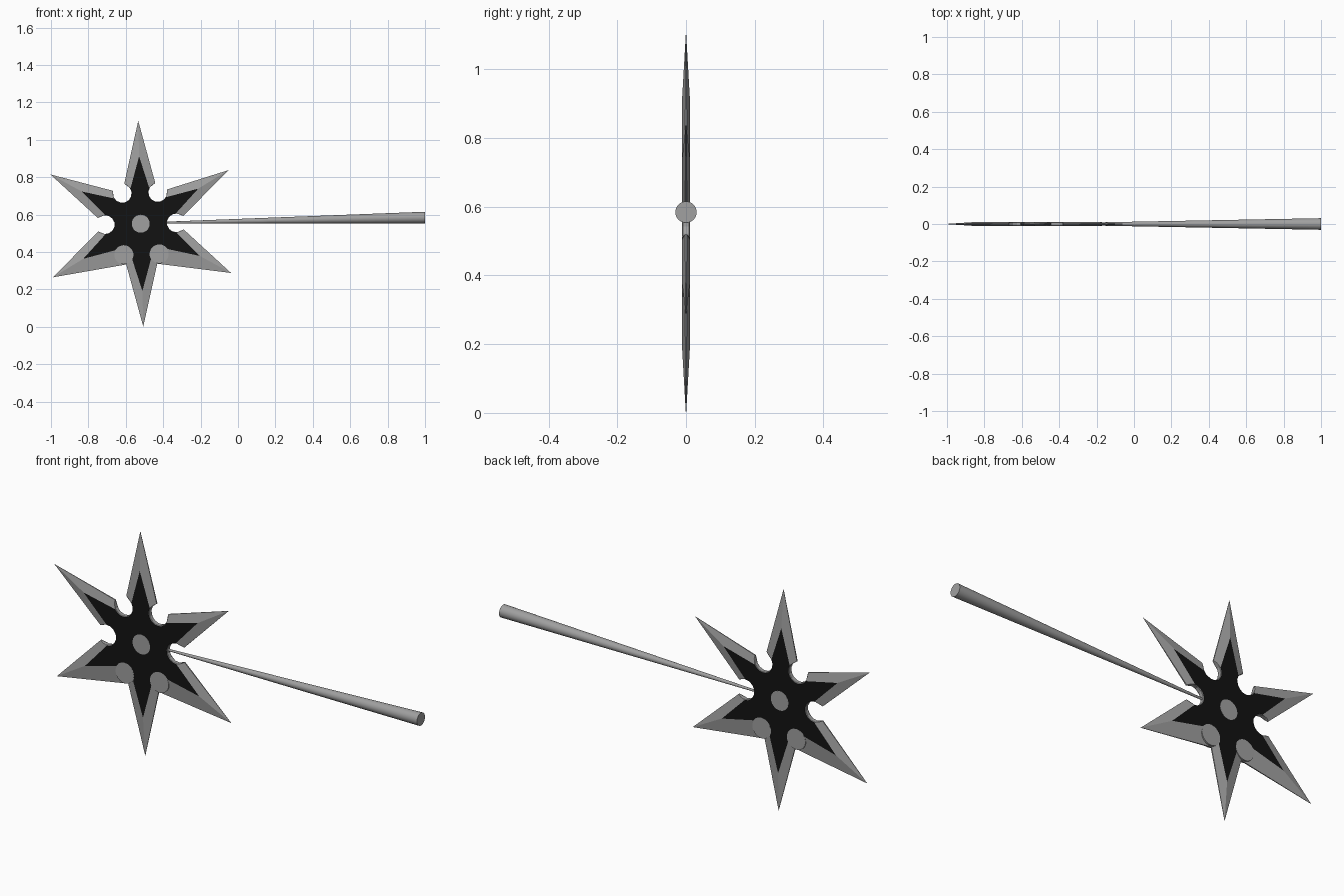
import bpy, bmesh
from math import radians, cos, sin
from mathutils import Vector

if "Cube" in bpy.data.objects:
    bpy.data.objects.remove(bpy.data.objects["Cube"])

CX, CZ = -0.52, 0.551      # centre of the star
HALF = 0.0115              # half thickness of the star
A0 = 31.4                  # angle of the first blade
ARC = 10                   # points per notch

black = bpy.data.materials.new("black_paint")
black.diffuse_color = (0.006, 0.006, 0.006, 1)
black.use_nodes = True
black.node_tree.nodes["Principled BSDF"].inputs["Base Color"].default_value = black.diffuse_color
steel = bpy.data.materials.new("steel")
steel.diffuse_color = (0.35, 0.35, 0.35, 1)
steel.use_nodes = True
steel.node_tree.nodes["Principled BSDF"].inputs["Base Color"].default_value = steel.diffuse_color


def polar(r, deg):
    return Vector((r * cos(radians(deg)), r * sin(radians(deg))))


def blade_point(deg, along, side):
    return polar(along, deg) + polar(side, deg + 90)


# Outer sharp loop and inner flat loop: (point, half thickness)
outer, inner = [], []
filled_gaps = []
for k in range(6):
    a, gap = A0 + 60 * k, A0 + 60 * k + 30
    outer.append((polar(0.55, a), 0.0006))
    inner.append(polar(0.36, a))
    first = blade_point(a, 0.216, 0.083)
    last = blade_point(a + 60, 0.216, -0.083)
    c = polar(0.19, gap)
    notch = [c + polar(0.05, gap - 60 - 240 * i / (ARC - 1)) for i in range(ARC)]
    flat = [c + polar(0.052, gap - 90 - 180 * i / (ARC - 1)) for i in range(ARC)]
    if k in (3, 4):        # the two lower notches are closed
        corner = last if k == 3 else first
        first = last = corner
        notch = [corner] * ARC
        filled_gaps.append(c)
    outer.append((first, 0.003))
    inner.append(flat[0])
    for p, q in zip(notch, flat):
        closed = k in (3, 4)
        outer.append((p, 0.003 if closed else 0.009))
        inner.append(q)
    outer.append((last, 0.003))
    inner.append(flat[-1])

# Bevelled throwing star with black flat faces
bm = bmesh.new()


def ring(points):
    return [bm.verts.new((CX + p.x, y, CZ + p.y)) for p, y in points]


front_out = ring([(p, -h) for p, h in outer])
back_out = ring([(p, h) for p, h in outer])
front_in = ring([(p, -HALF) for p in inner])
back_in = ring([(p, HALF) for p in inner])
n = len(outer)
for i in range(n):
    j = (i + 1) % n
    for a, b in ((front_in, front_out), (front_out, back_out), (back_out, back_in)):
        bm.faces.new((a[i], b[i], b[j], a[j]))
for loop in (front_in, back_in):
    bm.faces.new(loop).material_index = 1
bmesh.ops.remove_doubles(bm, verts=bm.verts, dist=0.00005)
bmesh.ops.recalc_face_normals(bm, faces=bm.faces)
mesh = bpy.data.meshes.new("star_blades")
bm.to_mesh(mesh)
bm.free()
mesh.materials.append(steel)
mesh.materials.append(black)
bpy.context.collection.objects.link(bpy.data.objects.new("star_blades", mesh))


def disc(name, x, z, r, half):
    bpy.ops.mesh.primitive_cylinder_add(vertices=32, radius=r, depth=2 * half,
                                        location=(x, 0, z), rotation=(radians(90), 0, 0))
    ob = bpy.context.object
    ob.name = name
    ob.data.materials.append(steel)
    bpy.ops.object.shade_smooth_by_angle()


# Hub and the plugs in the lower notches
disc("hub", CX, CZ, 0.048, HALF + 0.0005)
for c in filled_gaps:
    disc("notch_plug", CX + c.x, CZ + c.y, 0.05, HALF + 0.0002)

# Tapered rod running out to the right
start, end = Vector((-0.385, 0, 0.557)), Vector((1.0, 0, 0.584))
axis = end - start
bpy.ops.mesh.primitive_cone_add(vertices=32, radius1=0.005, radius2=0.031,
                                depth=axis.length, location=(start + end) / 2)
rod = bpy.context.object
rod.name = "tapered_rod"
rod.rotation_euler = axis.to_track_quat('Z', 'Y').to_euler()
rod.data.materials.append(steel)
bpy.ops.object.shade_smooth_by_angle()
